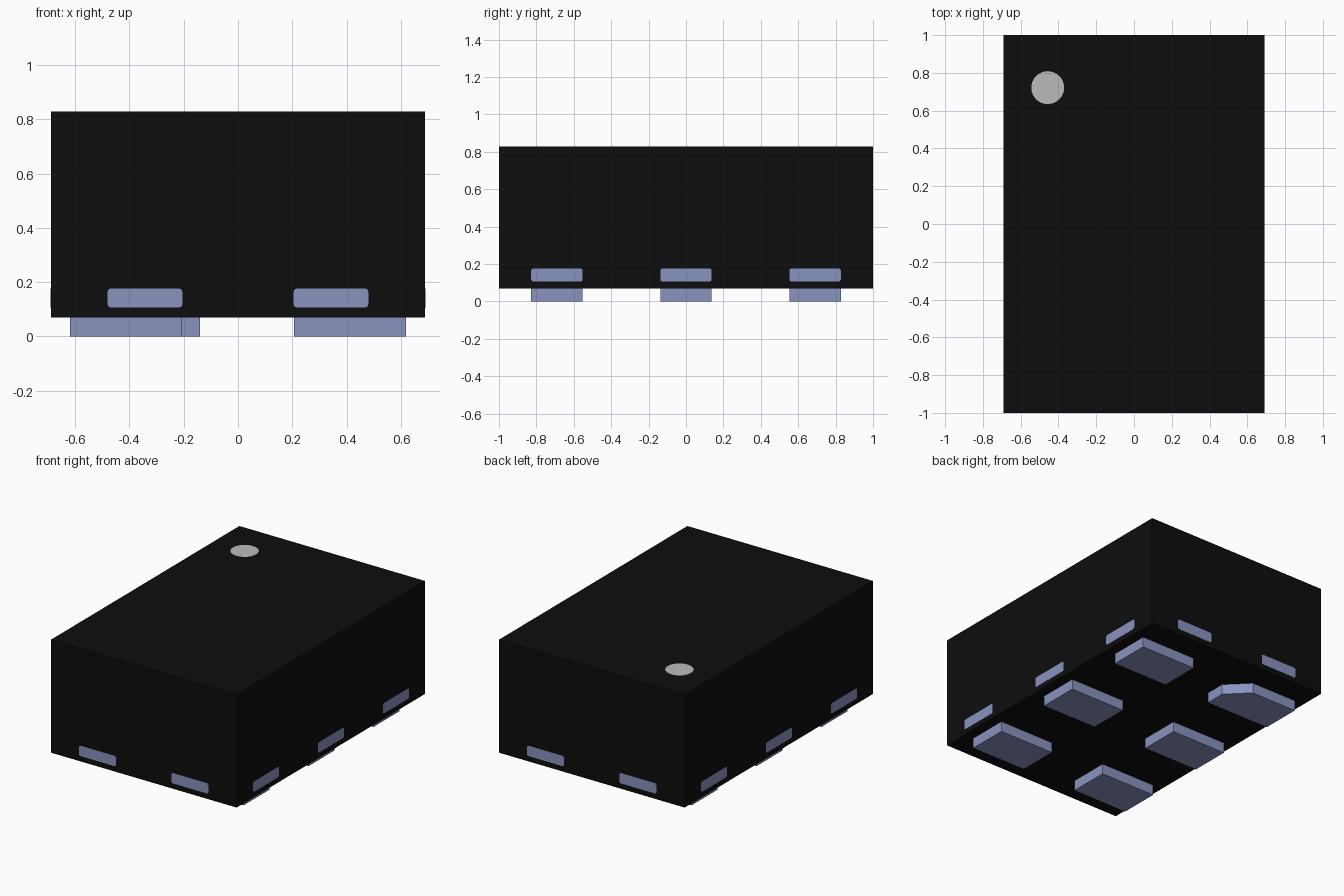
import bpy, bmesh, math
from mathutils import Matrix, Vector

if "Cube" in bpy.data.objects:
    bpy.data.objects.remove(bpy.data.objects["Cube"], do_unlink=True)


def material(name, rgb):
    m = bpy.data.materials.new(name)
    m.use_nodes = True
    m.diffuse_color = (*rgb, 1)
    m.node_tree.nodes["Principled BSDF"].inputs["Base Color"].default_value = (*rgb, 1)
    return m


BLACK = material("black plastic", (0.004, 0.004, 0.004))
METAL = material("bluish metal", (0.25, 0.29, 0.52))
GREY = material("light grey ink", (0.50, 0.50, 0.50))

HALF_X, HALF_Y = 0.69, 1.0      # body footprint
Z_LOW, Z_TOP = 0.07, 0.828      # body underside and top
SKIN = 0.001                    # how far flush plates stand proud


def prism(name, points, depth, mat, matrix):
    """Extrude a flat outline along its local z and place it."""
    bm = bmesh.new()
    face = bm.faces.new([bm.verts.new((x, y, 0)) for x, y in points])
    new = bmesh.ops.extrude_face_region(bm, geom=[face])["geom"]
    verts = [v for v in new if isinstance(v, bmesh.types.BMVert)]
    bmesh.ops.translate(bm, verts=verts, vec=(0, 0, depth))
    bmesh.ops.recalc_face_normals(bm, faces=bm.faces)
    mesh = bpy.data.meshes.new(name)
    bm.to_mesh(mesh)
    bm.free()
    mesh.materials.append(mat)
    obj = bpy.data.objects.new(name, mesh)
    obj.matrix_world = matrix
    bpy.context.collection.objects.link(obj)
    return obj


def rectangle(x0, x1, y0, y1):
    return [(x0, y0), (x1, y0), (x1, y1), (x0, y1)]


def rounded(w, h, r, steps=3):
    """Rectangle outline with rounded corners, centred on the origin."""
    pts = []
    for i, (sx, sy) in enumerate([(1, 1), (-1, 1), (-1, -1), (1, -1)]):
        for k in range(steps + 1):
            a = math.pi / 2 * (i + k / steps)
            pts.append((sx * (w / 2 - r) + r * math.cos(a),
                        sy * (h / 2 - r) + r * math.sin(a)))
    return pts


# Moulded body
prism("body", rectangle(-HALF_X, HALF_X, -HALF_Y, HALF_Y), Z_TOP - Z_LOW, BLACK,
      Matrix.Translation((0, 0, Z_LOW)))

# Contact pads underneath; the first one is longer with a cut corner
PAD_W, IN_X, OUT_X, CUT = 0.275, 0.207, 0.62, 0.137
ROWS = (-0.69, 0.0, 0.69)
for side, label in ((1, "left"), (-1, "right")):
    for i, y in enumerate(ROWS):
        y0, y1 = y - PAD_W / 2, y + PAD_W / 2
        if side == -1 and i == 2:
            pts = [(-OUT_X, y0), (-0.14, y0), (-0.14, y1 - CUT),
                   (-0.14 - CUT, y1), (-OUT_X, y1)]
            name = "first_pad"
        else:
            pts = rectangle(*sorted((side * IN_X, side * OUT_X)), y0, y1)
            name = f"pad_{label}_{i + 1}"
        prism(name, pts, Z_LOW, METAL, Matrix.Identity(4))

# Cut tie-bar ends, flush with the four walls
TAB = rounded(0.275, 0.07, 0.012)
WALLS = (("front", 0, HALF_Y, (-0.343, 0.343)), ("left", 90, HALF_X, ROWS),
         ("back", 180, HALF_Y, (-0.343, 0.343)), ("right", 270, HALF_X, ROWS))
for label, angle, dist, offsets in WALLS:
    turn = Matrix.Rotation(math.radians(angle), 4, "Z")
    for i, u in enumerate(offsets):
        place = Matrix.Translation(Vector((u, -dist + 0.005, 0.141)))
        prism(f"tab_{label}_{i + 1}", TAB, 0.005 + SKIN, METAL,
              turn @ place @ Matrix.Rotation(math.pi / 2, 4, "X"))

# Round orientation mark on top
circle = [(0.087 * math.cos(a), 0.087 * math.sin(a))
          for a in (math.tau * k / 40 for k in range(40))]
prism("orientation_mark", circle, 0.005 + SKIN, GREY,
      Matrix.Translation((-0.457, 0.722, Z_TOP - 0.005)))
